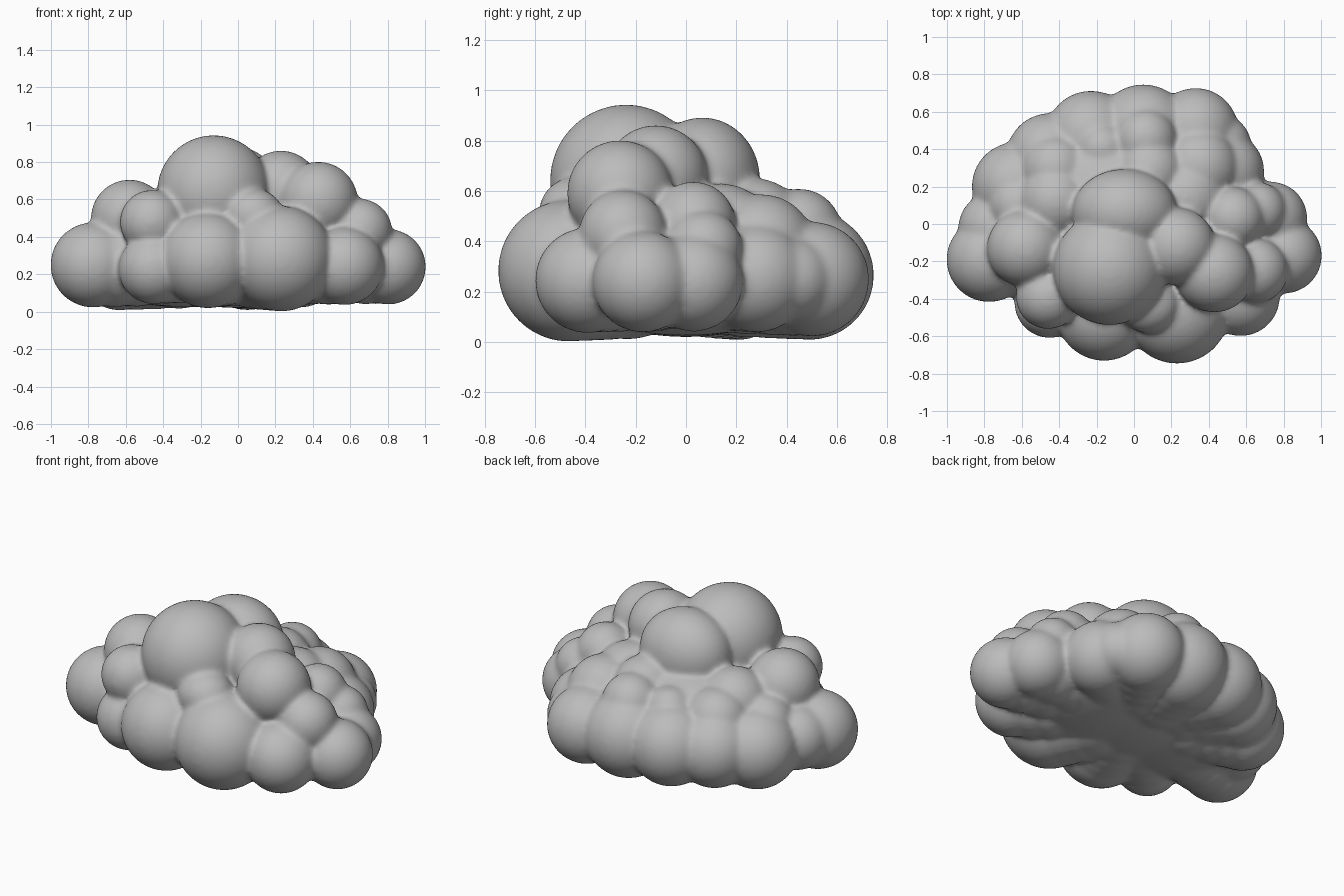
import bpy, bmesh
from mathutils import Matrix, Vector

# Puffs as (x, y, z, radius)
lower_ring = [
    (-.775, -.19, .25, .228), (-.45, -.42, .23, .19), (-.16, -.475, .275, .257),
    (.23, -.465, .283, .282), (.57, -.39, .245, .21), (.803, -.17, .24, .202),
    (.73, .03, .238, .197), (.48, .28, .255, .217), (.46, .42, .25, .167),
    (.33, .5, .25, .228), (.05, .49, .265, .257), (-.23, .47, .265, .243),
    (-.45, .36, .26, .233), (-.63, .2, .245, .238), (-.75, -.02, .26, .19),
]
middle = [
    (.65, -.25, .43, .175), (.53, .03, .47, .168), (.66, .07, .37, .155),
    (-.58, -.13, .5, .207), (-.46, -.39, .48, .172),
    (.06, .45, .44, .17), (.08, .28, .46, .19), (-.17, .4, .43, .14),
    (-.42, .29, .4, .187), (-.42, .12, .45, .198), (.35, .3, .375, .213),
    (.28, .14, .41, .22), (-.62, .1, .37, .16),
]
crown = [
    (-.13, -.238, .641, .303),
    (.23, -.12, .655, .207), (.43, -.262, .591, .211),
]


def add_puff(bm, centre, size):
    matrix = Matrix.Translation(centre) @ Matrix.Diagonal((*size, 1))
    bmesh.ops.create_icosphere(bm, subdivisions=4, radius=1, matrix=matrix)


bm = bmesh.new()
for x, y, z, r in lower_ring + middle + crown:
    add_puff(bm, Vector((x, y, z)), (r, r, r))

# Wide puff behind the top, and a flat one in front of it
add_puff(bm, Vector((-.05, .065, .645)), (.28, .23, .248))
add_puff(bm, Vector((.08, -.43, .515)), (.165, .155, .145))

# Lower puffs run inward as ridges, closing the underside
for x, y, z, r in lower_ring:
    for k in (.85, .7, .5):
        add_puff(bm, Vector((x * k, y * k, z)), (r, r, r * (.93 + .07 * k)))

# Core fills the belly and the slope behind the top
for x, y, z, sx, sy, sz in [(-.32, 0, .26, .5, .5, .235), (.2, 0, .26, .55, .55, .235),
                            (0, 0, .26, .55, .5, .24), (-.1, .15, .39, .44, .34, .22)]:
    add_puff(bm, Vector((x, y, z)), (sx, sy, sz))

mesh = bpy.data.meshes.new("cloud")
bm.to_mesh(mesh)
bm.free()
cloud = bpy.data.objects.new("cloud", mesh)
bpy.context.collection.objects.link(cloud)

# Fuse the puffs into one skin with soft creases
fuse = cloud.modifiers.new("fuse", 'REMESH')
fuse.mode = 'VOXEL'
fuse.voxel_size = 0.014
fuse.use_smooth_shade = True
soften = cloud.modifiers.new("soften", 'SMOOTH')
soften.factor = 0.5
soften.iterations = 16

# Soft grey
grey = bpy.data.materials.new("cloud grey")
grey.diffuse_color = (.5, .5, .5, 1)
mesh.materials.append(grey)
